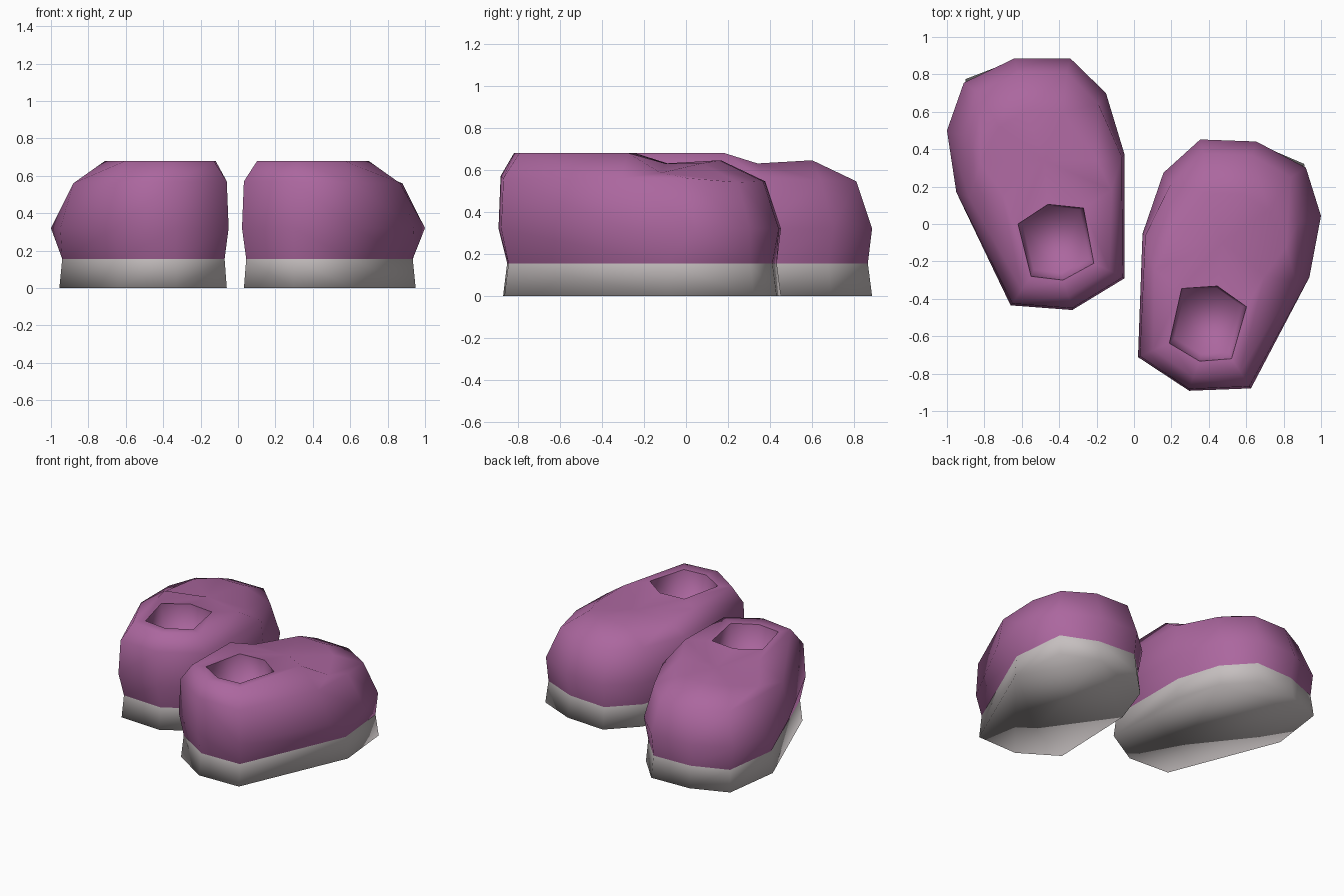
import bpy, bmesh, math
from mathutils import Matrix, Vector

if "Cube" in bpy.data.objects:
    bpy.data.objects.remove(bpy.data.objects["Cube"])


def material(name, rgb):
    m = bpy.data.materials.new(name)
    m.diffuse_color = (*rgb, 1)
    m.use_nodes = True
    m.node_tree.nodes["Principled BSDF"].inputs["Base Color"].default_value = m.diffuse_color
    return m


PURPLE = material("purple_fabric", (0.41, 0.135, 0.345))
GREY = material("grey_rubber", (0.56, 0.52, 0.52))

# Loops of one shoe, from the toe round the outer side to the heel and back
SOLE = [(.34, .885), (.64, .875), (.90, .775), (.955, .365),
        (.645, -.42), (.33, -.438), (.06, -.28), (.06, .37), (.16, .69)]
SOLE_JOIN = [0, 1, 2, 3, 3, 4, 5, 6, 7, 8]   # sole corner under each upper corner
OUTLINE = [(.34, .885), (.64, .885), (.91, .755), (1, .5), (.95, .17),
           (.66, -.435), (.33, -.46), (.05, -.29), (.05, .37), (.15, .70)]
SHOULDER = [(.36, .81, .545), (.62, .81, .545), (.83, .70, .54), (.88, .46, .56),
            (.88, .14, .56), (.65, -.425, .56), (.33, -.45, .57), (.06, -.285, .57),
            (.065, .36, .56), (.19, .64, .55)]
TOP = [(.38, .60, .645), (.58, .60, .645), (.72, .52, .63), (.82, .33, .585),
       (.71, .17, .68), (.60, -.35, .68), (.35, -.385, .68), (.13, -.25, .68),
       (.12, .18, .68), (.20, .34, .63)]
INSTEP = (.48, .34, .63)
OPENING = [(.46, .105), (.62, 0), (.55, -.28), (.38, -.30), (.215, -.21), (.27, .085)]
SOLE_TOP = 0.155
CENTRE = Vector((.45, .21))


def at(pts, z, scale=1, centre=CENTRE):
    """Plan points scaled about a centre, at height z."""
    return [(*(centre + (Vector(p) - centre) * scale), z) for p in pts]


def loop(bm, pts):
    return [bm.verts.new(p) for p in pts]


def skin(bm, lower, upper):
    """Faces between two loops; repeated corners give triangles."""
    n = len(lower)
    for i in range(n):
        j = (i + 1) % n
        corners = list(dict.fromkeys([lower[i], lower[j], upper[j], upper[i]]))
        if len(corners) > 2:
            bm.faces.new(corners)


def finish(bm, name, mat, placement, angle, flip=False):
    bm.transform(placement)
    bmesh.ops.recalc_face_normals(bm, faces=bm.faces)
    if flip:
        bmesh.ops.reverse_faces(bm, faces=bm.faces)
    me = bpy.data.meshes.new(name)
    bm.to_mesh(me)
    bm.free()
    me.materials.append(mat)
    ob = bpy.data.objects.new(name, me)
    bpy.context.collection.objects.link(ob)
    bpy.ops.object.select_all(action='DESELECT')
    ob.select_set(True)
    bpy.context.view_layer.objects.active = ob
    bpy.ops.object.shade_smooth_by_angle(angle=math.radians(angle))


def shoe(side, placement):
    # Sole with a closed underside
    bm = bmesh.new()
    low = loop(bm, at(SOLE, 0))
    skin(bm, low, loop(bm, at(SOLE, SOLE_TOP, .97)))
    bm.faces.new(low)
    finish(bm, side + "_sole", GREY, placement, 110)

    # Upper, turning in over the shoulder
    bm = bmesh.new()
    base = loop(bm, at(SOLE, SOLE_TOP, .97))
    rings = [[base[k] for k in SOLE_JOIN]]
    rings += [loop(bm, r) for r in (at(OUTLINE, .32), SHOULDER, TOP)]
    for a, b in zip(rings, rings[1:]):
        skin(bm, a, b)
    # Top of the foot, dipping at the instep before the ankle opening
    rim = loop(bm, at(OPENING, .675))
    m = bm.verts.new(INSTEP)
    skin(bm, rings[-1], [m, m, m, m] + rim[1:] + [m])
    bm.faces.new((m, rim[1], rim[0]))
    bm.faces.new((m, rim[0], rim[5]))
    finish(bm, side + "_upper", PURPLE, placement, 80)

    # Lining inside the ankle opening, a soft-bottomed recess
    bm = bmesh.new()
    rim = loop(bm, at(OPENING, .675))
    floor = loop(bm, at(OPENING, .48, .88, Vector((.43, .02))))
    skin(bm, rim, floor)
    bm.faces.new(floor)
    finish(bm, side + "_lining", PURPLE, placement, 110, flip=True)


shoe("left", Matrix.Scale(-1, 4, (1, 0, 0)))
shoe("right", Matrix.Translation((-.018, -.42, 0)) @ Matrix.Rotation(math.radians(-2.1), 4, 'Z'))
